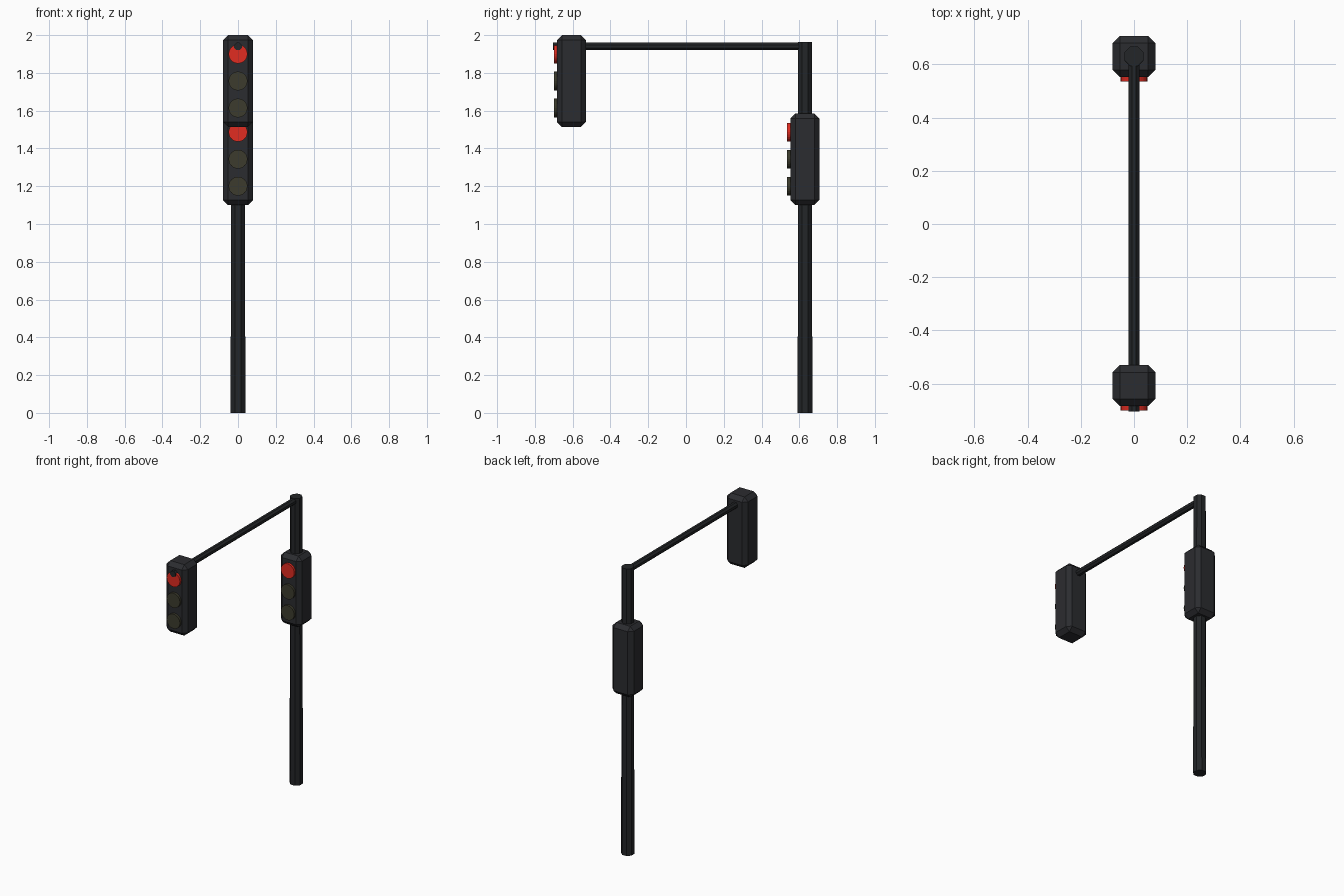
import bpy, math
from mathutils import Matrix

if "Cube" in bpy.data.objects:
    bpy.data.objects.remove(bpy.data.objects["Cube"])


def material(name, rgb):
    m = bpy.data.materials.new(name)
    m.diffuse_color = (*rgb, 1)
    m.use_nodes = True
    m.node_tree.nodes["Principled BSDF"].inputs["Base Color"].default_value = m.diffuse_color
    return m


METAL = material("dark_metal", (0.017, 0.019, 0.021))
CASE = material("housing_black", (0.024, 0.025, 0.029))
RED = material("lit_red", (0.75, 0.025, 0.015))
UNLIT = material("unlit_lens", (0.045, 0.044, 0.026))


def tube(name, mat, sides, r1, r2, depth, loc, along_y=False, spin=0.0):
    """Tapered prism along z, or laid along y with its top end facing -y."""
    bpy.ops.mesh.primitive_cone_add(vertices=sides, radius1=r1, radius2=r2, depth=depth)
    ob = bpy.context.object
    ob.name = name
    turn = Matrix.Rotation(spin, 4, 'Z')
    if along_y:
        turn = Matrix.Rotation(math.pi / 2, 4, 'X') @ turn
    ob.data.transform(turn)
    ob.location = loc
    ob.data.materials.append(mat)
    return ob


def signal_head(name, y, z):
    """Chamfered housing with three lenses on its front face."""
    w, d, h = 0.16, 0.154, 0.486
    bpy.ops.mesh.primitive_cube_add(size=1, location=(0, y, z))
    box = bpy.context.object
    box.name = name + "_housing"
    box.data.transform(Matrix.Diagonal((w, d, h, 1)))
    box.data.materials.append(CASE)
    bev = box.modifiers.new("chamfer", 'BEVEL')
    bev.width = 0.027
    bev.segments = 1
    for label, dz, mat in (("top", 0.143, RED), ("middle", 0, UNLIT), ("bottom", -0.143, UNLIT)):
        tube(f"{name}_{label}_lens", mat, 24, 0.05, 0.05, 0.04,
             (0, y - d / 2 + 0.004, z + dz), along_y=True)


# Octagonal pole and arm, flat sides facing the axes
EIGHTH = math.pi / 8
K = 1 / math.cos(EIGHTH)
tube("pole", METAL, 8, 0.039 * K, 0.036 * K, 1.963, (0, 0.63, 1.963 / 2), spin=EIGHTH)
tube("arm", METAL, 8, 0.02 * K, 0.02 * K, 1.335, (0, 0.63 - 1.335 / 2, 1.94), along_y=True, spin=EIGHTH)

# Signal heads: one at the arm's end, one on the pole
signal_head("arm_signal", -0.607, 1.757)
signal_head("pole_signal", 0.629, 1.343)
